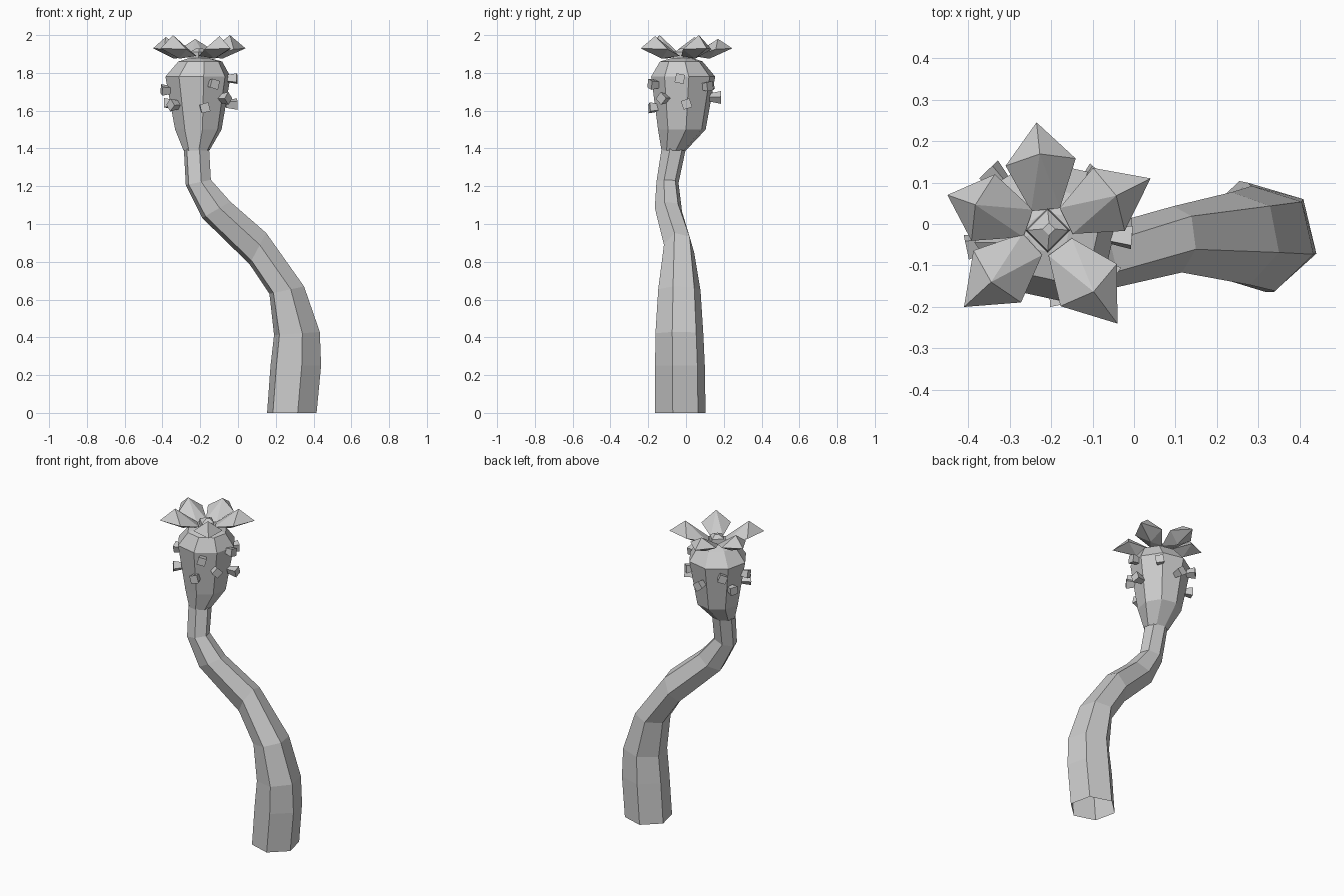
import bpy, bmesh, math
from mathutils import Vector, Matrix

if "Cube" in bpy.data.objects:
    bpy.data.objects.remove(bpy.data.objects["Cube"])


def finish(name, bm):
    bmesh.ops.recalc_face_normals(bm, faces=bm.faces)
    me = bpy.data.meshes.new(name)
    bm.to_mesh(me)
    bm.free()
    ob = bpy.data.objects.new(name, me)
    bpy.context.collection.objects.link(ob)
    return ob


def loft(name, rings, sides, start, cap=False):
    """Each ring: x, y, z, radius along the bend, radius in y, tilt in degrees."""
    bm = bmesh.new()
    loops = []
    for x, y, z, rx, ry, tilt in rings:
        t = math.radians(tilt)
        loop = []
        for i in range(sides):
            a = math.radians(start) + 2 * math.pi * i / sides
            u = rx * math.cos(a)
            loop.append(bm.verts.new((x + u * math.cos(t), y + ry * math.sin(a), z + u * math.sin(t))))
        loops.append(loop)
    for lo, hi in zip(loops, loops[1:]):
        for i in range(sides):
            j = (i + 1) % sides
            bm.faces.new((lo[i], lo[j], hi[j], hi[i]))
    if cap:
        bm.faces.new(loops[-1])
    return finish(name, bm)


# Bent six-sided stalk, open at the foot
loft("stalk", [
    (.285, -.03, 0, .137, .137, 0),
    (.306, -.032, .25, .14, .135, 0),
    (.312, -.035, .42, .127, .13, 4),
    (.258, -.035, .65, .098, .115, 12),
    (.105, -.037, .87, .098, .082, 62),
    (-.115, -.093, 1.075, .09, .074, 30),
    (-.21, -.098, 1.22, .071, .06, 12),
    (-.22, -.065, 1.40, .07, .066, 0)], 6, -77)

# Swollen head
loft("head", [
    (-.22, -.065, 1.39, .07, .066, 0),
    (-.21, -.022, 1.50, .125, .128, 0),
    (-.212, -.015, 1.78, .175, .172, 0),
    (-.20, -.025, 1.86, .118, .115, 0),
    (-.205, -.02, 1.88, .05, .05, 0)], 8, 10, True)

# Five faceted petals around the top
TOP = Vector((-.208, -.015, 0))


def petal(index, tip, peak_z):
    d = Vector((tip[0], tip[1], 0)) - TOP
    length = d.length
    d.normalize()
    s = Vector((-d.y, d.x, 0))
    bm = bmesh.new()
    for r, w, z in [(.05, .035, 1.89), (.05, -.035, 1.89),
                    (.165, .085, 1.925), (.165, -.085, 1.925),
                    (length, 0, 1.93), (.185, 0, peak_z), (.14, 0, 1.875)]:
        bm.verts.new(TOP + d * r + s * w + Vector((0, 0, z)))
    bm.verts.ensure_lookup_table()
    for f in [(0, 1, 5), (0, 5, 2), (1, 3, 5), (2, 5, 4), (3, 4, 5),
              (1, 0, 6), (0, 2, 6), (3, 1, 6), (2, 4, 6), (4, 3, 6)]:
        bm.faces.new([bm.verts[k] for k in f])
    finish(f"petal_{index}", bm)


for k, (tip, pz) in enumerate([((-.235, .245), 1.98), ((.04, .11), 2.0),
                               ((-.04, -.24), 1.995), ((-.41, -.20), 2.0),
                               ((-.45, .07), 1.99)]):
    petal(k + 1, tip, pz)

# Small bud in the middle
loft("bud", [(-.208, -.015, 1.87, .055, .055, 0),
             (-.208, -.015, 1.91, .05, .05, 0),
             (-.205, -.012, 1.93, .015, .015, 0)], 4, 0, True)

# Stubby thorns on the head: x, y, z of each centre
thorns = [(-.035, -.03, 1.77), (-.035, .0, 1.635), (-.075, -.115, 1.665),
          (-.135, -.165, 1.74), (-.18, -.165, 1.615), (-.335, -.12, 1.63),
          (-.375, -.05, 1.71), (-.105, .105, 1.73), (-.21, .155, 1.67),
          (-.33, .11, 1.73), (-.355, .05, 1.64)]
for k, p in enumerate(thorns):
    p = Vector(p)
    out = Vector((p.x + .21, p.y + .015, 0)).normalized()
    rot = out.to_track_quat('Z', 'Y').to_matrix().to_4x4()
    bm = bmesh.new()
    bmesh.ops.create_cone(bm, cap_ends=True, segments=4, radius1=.022, radius2=.034, depth=.06,
                          matrix=Matrix.Translation(p) @ rot @ Matrix.Rotation(.6 + k * .5, 4, 'Z'))
    finish(f"thorn_{k + 1}", bm)
